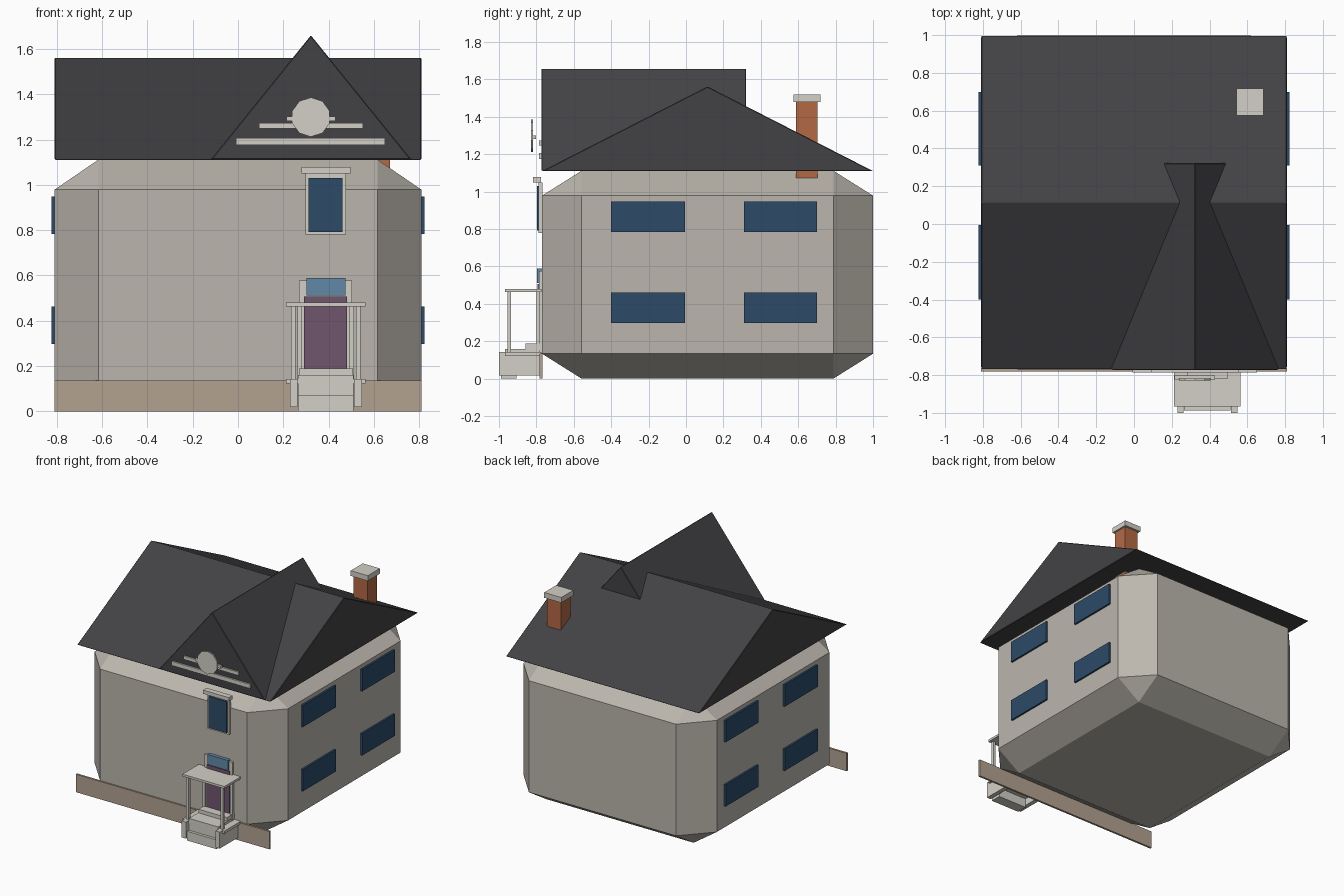
import bpy, bmesh
from math import radians

if "Cube" in bpy.data.objects:
    bpy.data.objects.remove(bpy.data.objects["Cube"])


def material(name, r, g, b):
    m = bpy.data.materials.new(name)
    m.diffuse_color = (r, g, b, 1)
    m.use_nodes = True
    m.node_tree.nodes["Principled BSDF"].inputs["Base Color"].default_value = m.diffuse_color
    return m


WALL = material("wall", 0.50, 0.47, 0.42)
BASE = material("base", 0.45, 0.36, 0.28)
ROOF = material("roof", 0.055, 0.055, 0.06)
BRICK = material("brick", 0.45, 0.14, 0.06)
TRIM = material("trim", 0.65, 0.63, 0.57)
GLASS = material("glass", 0.025, 0.07, 0.14)
PALE_GLASS = material("pale_glass", 0.12, 0.25, 0.39)
DOOR = material("door", 0.16, 0.09, 0.15)


def finish(name, bm, mat):
    bmesh.ops.recalc_face_normals(bm, faces=bm.faces)
    me = bpy.data.meshes.new(name)
    bm.to_mesh(me)
    bm.free()
    me.materials.append(mat)
    ob = bpy.data.objects.new(name, me)
    bpy.context.collection.objects.link(ob)
    return ob


def box(name, x, y, z, mat, bevel=0):
    """Box from (min, max) ranges; bevel is cut on the 2-unit cube, then stretched."""
    bm = bmesh.new()
    bmesh.ops.create_cube(bm, size=2)
    if bevel:
        bmesh.ops.bevel(bm, geom=bm.edges[:], offset=bevel, segments=1,
                        affect='EDGES', profile=0.5)
    for v in bm.verts:
        v.co = [(a + b) / 2 + c * (b - a) / 2 for c, (a, b) in zip(v.co, (x, y, z))]
    return finish(name, bm, mat)


def prism(name, points, offset, mat):
    """Extrude a profile and soften its edges very slightly."""
    bm = bmesh.new()
    face = bm.faces.new([bm.verts.new(p) for p in points])
    ext = bmesh.ops.extrude_face_region(bm, geom=[face])
    moved = [g for g in ext["geom"] if isinstance(g, bmesh.types.BMVert)]
    bmesh.ops.translate(bm, verts=moved, vec=offset)
    if not any(len(e.link_faces) == 1 for e in bm.edges) and face.is_valid:
        face.normal_update()
    ob = finish(name, bm, mat)
    mod = ob.modifiers.new("edge", 'BEVEL')
    mod.width, mod.segments = 0.004, 1
    return ob


# House body with chamfered edges, and front base strip
box("house_body", (-0.81, 0.81), (-0.77, 1.0), (0, 1.112), WALL, 0.24)
box("base_strip", (-0.81, 0.81), (-0.782, -0.766), (0, 0.135), BASE)

# Main gable roof and front dormer
prism("main_roof", [(-0.81, -0.77, 1.11), (-0.81, 1.0, 1.11), (-0.81, 0.115, 1.562)],
      (1.62, 0, 0), ROOF)
prism("dormer_roof", [(-0.12, -0.773, 1.112), (0.765, -0.773, 1.112), (0.322, -0.773, 1.66)],
      (0, 1.095, 0), ROOF)

# Chimney
box("chimney", (0.557, 0.672), (0.588, 0.702), (1.068, 1.48), BRICK)
box("chimney_cap", (0.542, 0.685), (0.574, 0.718), (1.48, 1.52), TRIM)

# Side windows, two floors on both sides
for side in (-1, 1):
    xs = sorted((side * 0.79, side * 0.824))
    for y in ((-0.4, -0.005), (0.31, 0.7)):
        for z in ((0.297, 0.462), (0.783, 0.948)):
            box("side_window", xs, y, z, GLASS)

# Upper front window
box("window_frame", (0.297, 0.477), (-0.788, -0.766), (0.78, 1.05), TRIM)
box("window_glass", (0.312, 0.462), (-0.796, -0.77), (0.792, 1.03), GLASS)
box("window_cornice", (0.28, 0.497), (-0.818, -0.775), (1.05, 1.078), TRIM)

# Front door with transom
box("door_frame", (0.27, 0.503), (-0.786, -0.766), (0.135, 0.577), TRIM)
box("front_door", (0.292, 0.482), (-0.793, -0.77), (0.185, 0.507), DOOR)
box("door_transom", (0.302, 0.474), (-0.796, -0.77), (0.512, 0.588), PALE_GLASS)

# Porch canopy, posts, landing and steps
box("porch_canopy", (0.212, 0.563), (-0.967, -0.772), (0.463, 0.48), TRIM)
box("porch_landing", (0.212, 0.563), (-0.967, -0.772), (0.122, 0.143), TRIM)
for s in (-1, 1):
    for c in (0.143,):
        px = 0.388 + s * c
        box("porch_post", (px - 0.01, px + 0.01), (-0.955, -0.935), (0.14, 0.465), TRIM)
    px = 0.388 + s * 0.115
    box("wall_post", (px - 0.01, px + 0.01), (-0.8, -0.78), (0.14, 0.465), TRIM)
    px = 0.388 + s * 0.142
    box("step_cheek", (px - 0.017, px + 0.017), (-1.0, -0.772), (0.018, 0.143), TRIM)
box("lower_step", (0.265, 0.511), (-0.988, -0.905), (0, 0.07), TRIM)
box("upper_step", (0.265, 0.511), (-0.967, -0.78), (0.07, 0.16), TRIM)
box("door_step", (0.27, 0.508), (-0.857, -0.77), (0.15, 0.188), TRIM)

# Dormer ornament: three bars and a ten-sided disc
box("ornament_lower_bar", (-0.008, 0.65), (-0.785, -0.768), (1.175, 1.206), TRIM)
box("ornament_middle_bar", (0.092, 0.553), (-0.785, -0.768), (1.248, 1.273), TRIM)
box("ornament_upper_bar", (0.215, 0.43), (-0.822, -0.802), (1.281, 1.301), TRIM)
bm = bmesh.new()
bmesh.ops.create_cone(bm, cap_ends=True, segments=10, radius1=0.087, radius2=0.087, depth=0.01)
top = max(bm.verts, key=lambda v: v.co.y)
turn = 18 if abs(top.co.x) > 0.01 else 0
for v in bm.verts:
    v.co = (v.co.x, v.co.z, v.co.y)
disc = finish("ornament_disc", bm, TRIM)
disc.location = (0.322, -0.823, 1.299)
disc.rotation_euler[1] = radians(turn)
